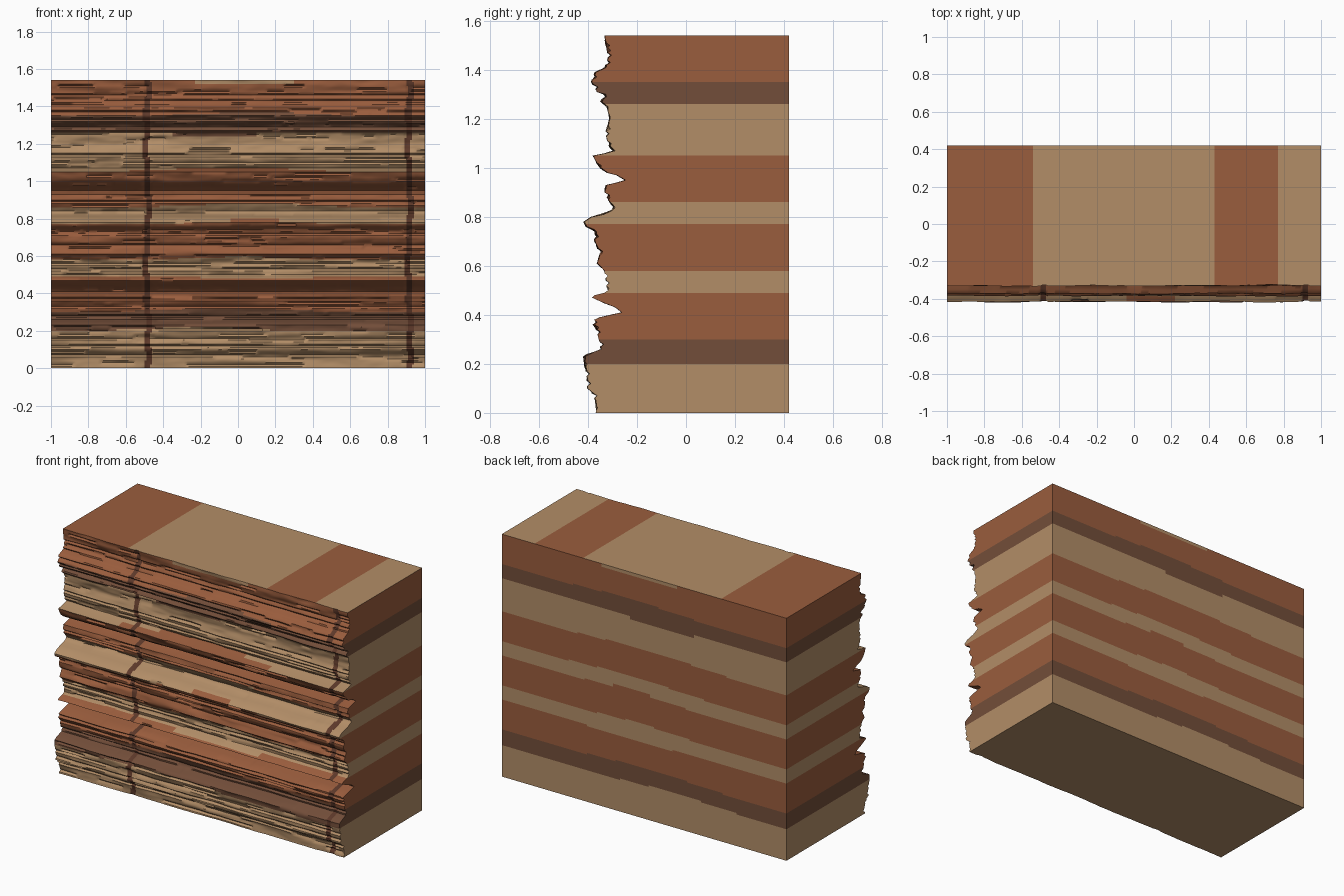
import bpy, random
from math import radians, sin
from mathutils import Vector, noise

if "Cube" in bpy.data.objects:
    bpy.data.objects.remove(bpy.data.objects["Cube"])

random.seed(7)
NX, NZ, H, BACK = 200, 154, 1.54, 0.42


def material(name, rgb):
    m = bpy.data.materials.new(name)
    lin = [((c + 0.055) / 1.055) ** 2.4 for c in rgb]
    m.diffuse_color = (*lin, 1)
    m.use_nodes = True
    m.node_tree.nodes["Principled BSDF"].inputs["Base Color"].default_value = m.diffuse_color
    return m


TAN, RUST, BROWN, SEAM = range(4)
MATS = [material("tan sandstone", (0.70, 0.555, 0.405)),
        material("rust sandstone", (0.605, 0.365, 0.24)),
        material("brown shale", (0.45, 0.305, 0.225)),
        material("dark seam", (0.37, 0.225, 0.165))]

# Strata: top height, colour, x range where the boundary steps, step size
BANDS = [(0.20, TAN, -0.40, -0.03, 0.02), (0.30, BROWN, -0.30, 0.20, 0.02),
         (0.49, RUST, -0.20, 0.40, -0.01), (0.58, TAN, -0.07, 0.13, 0.02),
         (0.77, RUST, -0.04, 0.22, 0.03), (0.86, TAN, -0.17, 0.33, 0.02),
         (1.05, RUST, -0.33, 0.27, 0.02), (1.26, TAN, -0.35, 0.10, -0.02),
         (1.35, BROWN, -0.10, 0.30, 0.02), (1.54, RUST, -0.23, 0.30, -0.02)]

# Eroded outline of the cliff: (z, y)
PROFILE = [(0, -.365), (.05, -.365), (.08, -.38), (.10, -.40), (.17, -.405),
           (.20, -.415), (.235, -.415), (.25, -.37), (.26, -.345), (.30, -.35),
           (.36, -.375), (.385, -.37), (.395, -.33), (.41, -.26), (.43, -.285),
           (.45, -.335), (.475, -.39), (.49, -.33), (.50, -.315), (.54, -.325),
           (.58, -.33), (.61, -.36), (.65, -.35), (.70, -.37), (.74, -.37),
           (.76, -.405), (.78, -.415), (.80, -.385), (.82, -.32), (.835, -.29),
           (.86, -.31), (.90, -.33), (.93, -.325), (.94, -.28), (.95, -.245),
           (.97, -.28), (.98, -.32), (1.0, -.35), (1.05, -.38), (1.06, -.33),
           (1.07, -.295), (1.10, -.32), (1.15, -.325), (1.20, -.31),
           (1.25, -.32), (1.27, -.345), (1.30, -.335), (1.31, -.36),
           (1.35, -.385), (1.39, -.37), (1.41, -.33), (1.45, -.315),
           (1.50, -.325), (1.54, -.33)]


def outline(z):
    for (z0, y0), (z1, y1) in zip(PROFILE, PROFILE[1:]):
        if z <= z1:
            return y0 + (y1 - y0) * (z - z0) / (z1 - z0)
    return PROFILE[-1][1]


# Bedding grooves: long ones at set heights, short ones scattered
recess = [[0.0] * (NZ + 1) for _ in range(NX + 1)]
for z in (.07, .12, .16, .28, .33, .37, .53, .56, .66, .72, .89,
          1.10, 1.14, 1.29, 1.33, 1.37, 1.43, 1.46):
    for i in range(NX + 1):
        recess[i][round(z * 100)] = 0.012 + 0.006 * noise.noise(Vector((i * .06, z * 50, 3)))
for _ in range(240):
    j, start = random.randint(2, NZ - 2), random.randint(-10, NX)
    depth = random.uniform(0.006, 0.013)
    for i in range(max(0, start), min(NX, start + random.randint(6, 32)) + 1):
        recess[i][j] = max(recess[i][j], depth)


def seam_at(x, z):
    wobble = 0.006 * sin(z * 9) + 0.004 * sin(z * 31)
    return any(abs(x - c - wobble) < 0.016 for c in (-0.485, 0.915))


def col_x(i):
    return -1 + 2 * i / NX


def row_z(j):
    return H * j / NZ


base = [outline(row_z(j)) for j in range(NZ + 1)]


def front_y(i, j):
    x, z = col_x(i), row_z(j)
    rough = 0.007 * noise.noise(Vector((x * 3.5, 5, z * 32)))
    rough += 0.003 * noise.noise(Vector((x * 12, 9, z * 45)))
    y = base[j] + rough + recess[i][j] + (0.005 if seam_at(x, z) else 0)
    return max(-BACK, y)


front = [[front_y(i, j) for j in range(NZ + 1)] for i in range(NX + 1)]


def stratum(c):
    for top, colour, x0, x1, step in BANDS:
        half = 0.01 if x0 - .25 < c.x < x1 + .2 else 0
        shift = step if x0 < c.x < x1 else (half if step > 0 else 0)
        if c.z < top + shift:
            return colour
    return TAN


def face_colour(c):
    return SEAM if seam_at(c.x, c.z) else stratum(c)


def top_colour(c):
    return RUST if c.x < -0.54 or 0.43 < c.x < 0.77 else TAN


def sheet(name, nu, nv, point, colour, flip=False, smooth=False):
    """Grid surface from point(u, v), coloured per face by a rule."""
    verts = [Vector(point(i, j)) for i in range(nu + 1) for j in range(nv + 1)]
    faces = []
    for i in range(nu):
        for j in range(nv):
            a, b = i * (nv + 1) + j, (i + 1) * (nv + 1) + j
            f = (a, b, b + 1, a + 1)
            faces.append(f[::-1] if flip else f)
    me = bpy.data.meshes.new(name)
    me.from_pydata(verts, [], faces)
    for m in MATS:
        me.materials.append(m)
    for p, f in zip(me.polygons, faces):
        p.material_index = colour(sum((verts[k] for k in f), Vector()) / 4)
        p.use_smooth = smooth
    if smooth:
        me.set_sharp_from_angle(angle=radians(45))
    me.update()
    bpy.context.collection.objects.link(bpy.data.objects.new(name, me))


# Weathered front
sheet("cliff_face", NX, NZ, lambda i, j: (col_x(i), front[i][j], row_z(j)),
      face_colour, smooth=True)
# Flat cut back
sheet("back_cut", NX, NZ, lambda i, j: (col_x(i), BACK, row_z(j)), stratum, flip=True)
# Flat cut sides
for name, i0, flip in (("right_cut", NX, False), ("left_cut", 0, True)):
    sheet(name, 1, NZ, lambda u, j, k=i0: (col_x(k), BACK if u else front[k][j], row_z(j)),
          lambda c, k=i0: stratum(Vector((col_x(k), c.y, c.z))), flip=flip)
# Flat top and underside
sheet("top_cut", NX, 1, lambda i, v: (col_x(i), BACK if v else front[i][NZ], H), top_colour)
sheet("underside", NX, 1, lambda i, v: (col_x(i), BACK if v else front[i][0], 0),
      lambda c: TAN, flip=True)
